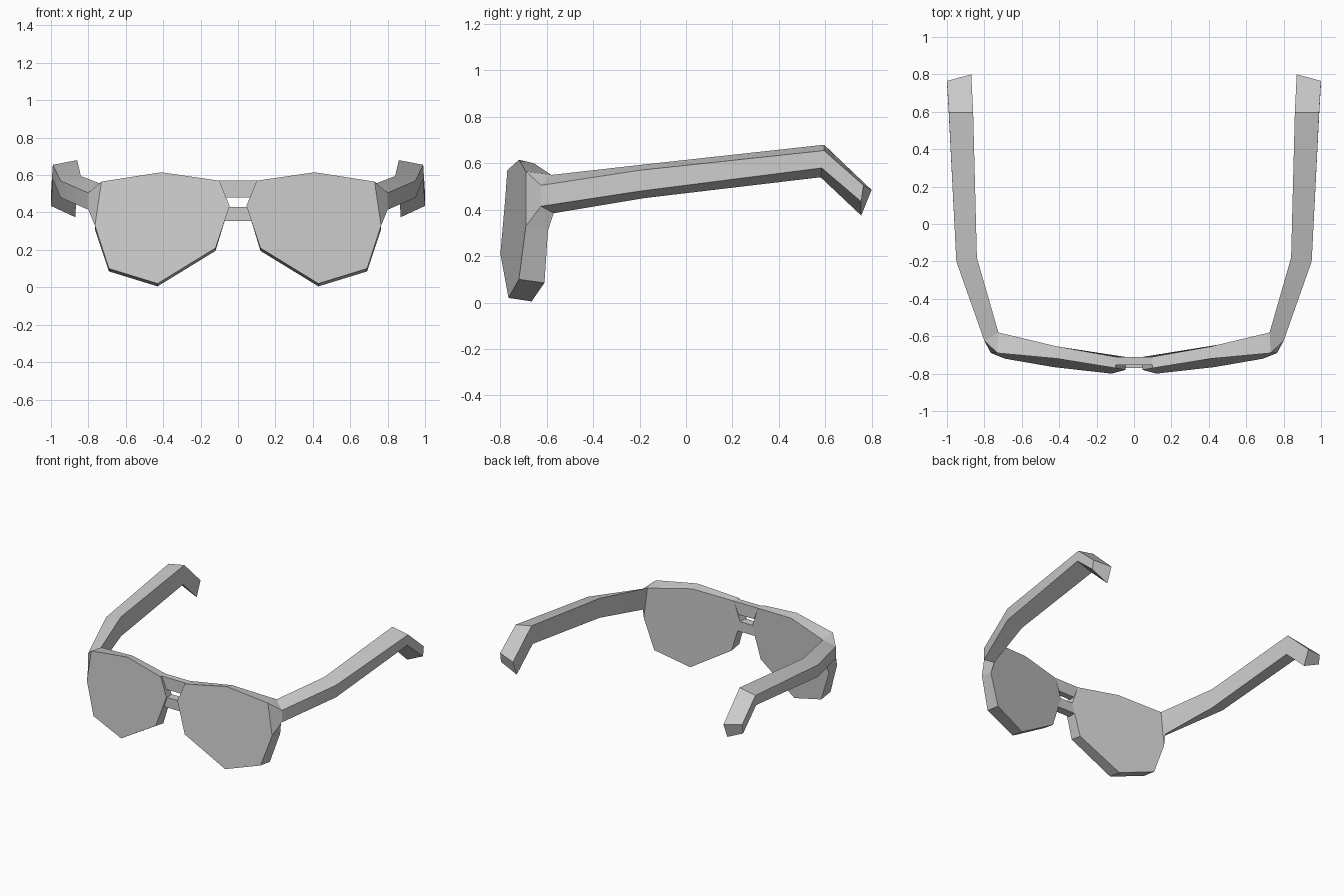
import bpy
import bmesh
from math import radians

cube = bpy.data.objects.get("Cube")
if cube:
    bpy.data.objects.remove(cube, do_unlink=True)

grey = bpy.data.materials.new("plain grey")
grey.use_nodes = True
grey.diffuse_color = (0.6, 0.6, 0.6, 1)
grey.node_tree.nodes["Principled BSDF"].inputs["Base Color"].default_value = (0.6, 0.6, 0.6, 1)


def loft(name, sections, side=1, cap_start=True):
    """Skin matching rings of points into one solid; side=-1 mirrors it in x."""
    bm = bmesh.new()
    rings = [[bm.verts.new((side * x, y, z)) for x, y, z in s] for s in sections]
    for a, b in zip(rings, rings[1:]):
        n = len(a)
        for i in range(n):
            j = (i + 1) % n
            bm.faces.new((a[i], a[j], b[j], b[i]))
    if cap_start:
        bm.faces.new(rings[0])
    bm.faces.new(rings[-1])
    bmesh.ops.remove_doubles(bm, verts=bm.verts, dist=0.0005)
    bmesh.ops.recalc_face_normals(bm, faces=bm.faces)
    mesh = bpy.data.meshes.new(name)
    bm.to_mesh(mesh)
    bm.free()
    mesh.materials.append(grey)
    obj = bpy.data.objects.new(name, mesh)
    bpy.context.collection.objects.link(obj)
    bpy.ops.object.select_all(action="DESELECT")
    obj.select_set(True)
    bpy.context.view_layer.objects.active = obj
    bpy.ops.object.shade_smooth_by_angle(angle=radians(20))
    return obj


# Lens outline, from the inner top corner round to the nose side
lens_front = [(0.10, -0.77, 0.57), (0.41, -0.72, 0.615), (0.73, -0.69, 0.565),
              (0.765, -0.69, 0.33), (0.69, -0.72, 0.10), (0.43, -0.765, 0.02),
              (0.12, -0.80, 0.21), (0.045, -0.78, 0.435)]
lens_back = [(0.10, -0.71, 0.57), (0.41, -0.655, 0.60), (0.725, -0.58, 0.55),
             (0.765, -0.595, 0.31), (0.69, -0.61, 0.085), (0.43, -0.665, 0.005),
             (0.12, -0.71, 0.195), (0.05, -0.71, 0.425)]

# Arm sections: outer top, outer bottom, inner bottom, inner top
hinge = [lens_front[2], lens_front[3], lens_back[3], lens_back[2]]
arm = [hinge,
       [(0.80, -0.625, 0.505), (0.80, -0.625, 0.415), (0.755, -0.57, 0.385), lens_back[2]],
       [(0.95, -0.20, 0.57), (0.95, -0.20, 0.48), (0.84, -0.18, 0.45), (0.84, -0.18, 0.595)],
       [(0.99, 0.595, 0.655), (0.99, 0.585, 0.58), (0.86, 0.58, 0.54), (0.86, 0.595, 0.68)],
       [(1.0, 0.765, 0.505), (1.0, 0.755, 0.435), (0.87, 0.755, 0.375), (0.87, 0.80, 0.485)]]

for label, side in (("left", 1), ("right", -1)):
    loft(label + "_lens", [lens_front, lens_back], side)
    loft(label + "_arm", arm, side, cap_start=False)


def bridge_bar(name, top, bottom, z_top, z_bottom, y_front):
    """Bar between the lenses, with its ends tucked against them."""
    ring = [(-top, z_top), (top, z_top), (bottom, z_bottom), (-bottom, z_bottom)]
    loft(name, [[(x, y, z) for x, z in ring] for y in (y_front, -0.71)])


bridge_bar("upper_bridge", 0.10, 0.065, 0.57, 0.48, -0.755)
bridge_bar("lower_bridge", 0.05, 0.072, 0.43, 0.355, -0.77)
